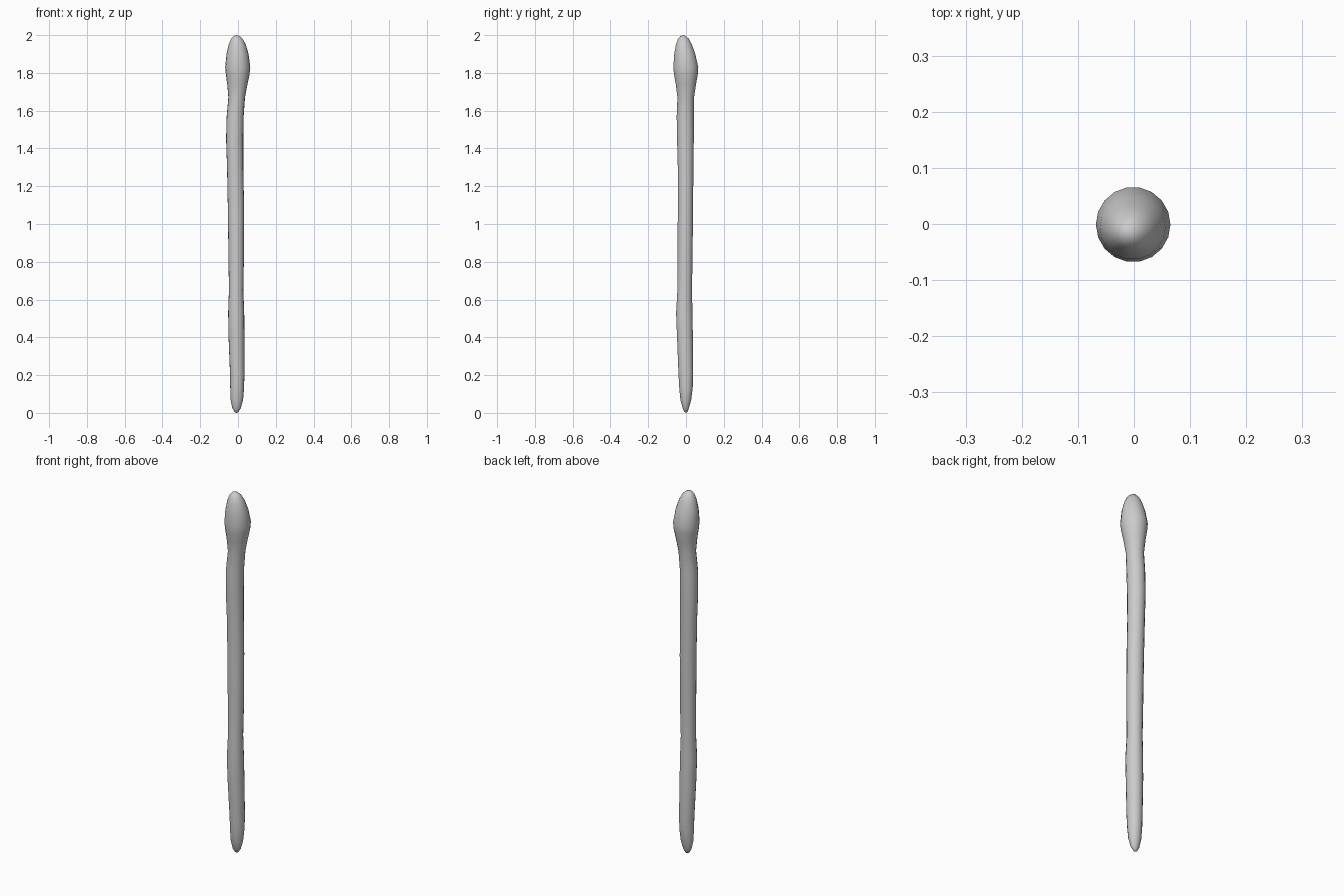
import bpy, bmesh, math

# Silhouette stations: z, left x, right x, front y, back y
stations = [
    (0.005, -0.018, 0.002, -0.008, 0.008),
    (0.025, -0.030, 0.015, -0.018, 0.016),
    (0.07, -0.039, 0.027, -0.030, 0.028),
    (0.13, -0.041, 0.032, -0.036, 0.036),
    (0.20, -0.042, 0.034, -0.040, 0.039),
    (0.40, -0.050, 0.034, -0.048, 0.037),
    (0.53, -0.052, 0.033, -0.053, 0.035),
    (0.65, -0.048, 0.028, -0.046, 0.032),
    (0.80, -0.050, 0.031, -0.045, 0.035),
    (1.10, -0.054, 0.032, -0.044, 0.038),
    (1.30, -0.058, 0.028, -0.044, 0.040),
    (1.45, -0.063, 0.028, -0.048, 0.042),
    (1.57, -0.060, 0.030, -0.050, 0.042),
    (1.67, -0.051, 0.037, -0.046, 0.043),
    (1.74, -0.057, 0.050, -0.055, 0.054),
    (1.79, -0.064, 0.061, -0.064, 0.063),
    (1.83, -0.068, 0.065, -0.068, 0.066),
    (1.90, -0.061, 0.056, -0.063, 0.050),
    (1.95, -0.049, 0.041, -0.054, 0.032),
    (1.98, -0.037, 0.025, -0.043, 0.016),
    (1.995, -0.024, 0.008, -0.030, 0.000),
]
SIDES = 18

bm = bmesh.new()
rings = []
for z, x0, x1, y0, y1 in stations:
    cx, cy, rx, ry = (x0 + x1) / 2, (y0 + y1) / 2, (x1 - x0) / 2, (y1 - y0) / 2
    rings.append([bm.verts.new((cx + rx * math.cos(2 * math.pi * i / SIDES),
                                cy + ry * math.sin(2 * math.pi * i / SIDES), z))
                  for i in range(SIDES)])

# Shaft and head skin
for low, high in zip(rings, rings[1:]):
    for i in range(SIDES):
        j = (i + 1) % SIDES
        bm.faces.new((low[i], low[j], high[j], high[i]))

# Rounded end points
foot = bm.verts.new((-0.008, 0.0, 0.0))
tip = bm.verts.new((-0.008, -0.014, 2.0))
for i in range(SIDES):
    j = (i + 1) % SIDES
    bm.faces.new((foot, rings[0][j], rings[0][i]))
    bm.faces.new((tip, rings[-1][i], rings[-1][j]))

for f in bm.faces:
    f.smooth = True
bmesh.ops.recalc_face_normals(bm, faces=bm.faces[:])
mesh = bpy.data.meshes.new("knobbed_staff")
bm.to_mesh(mesh)
bm.free()
bpy.context.collection.objects.link(bpy.data.objects.new("knobbed_staff", mesh))
